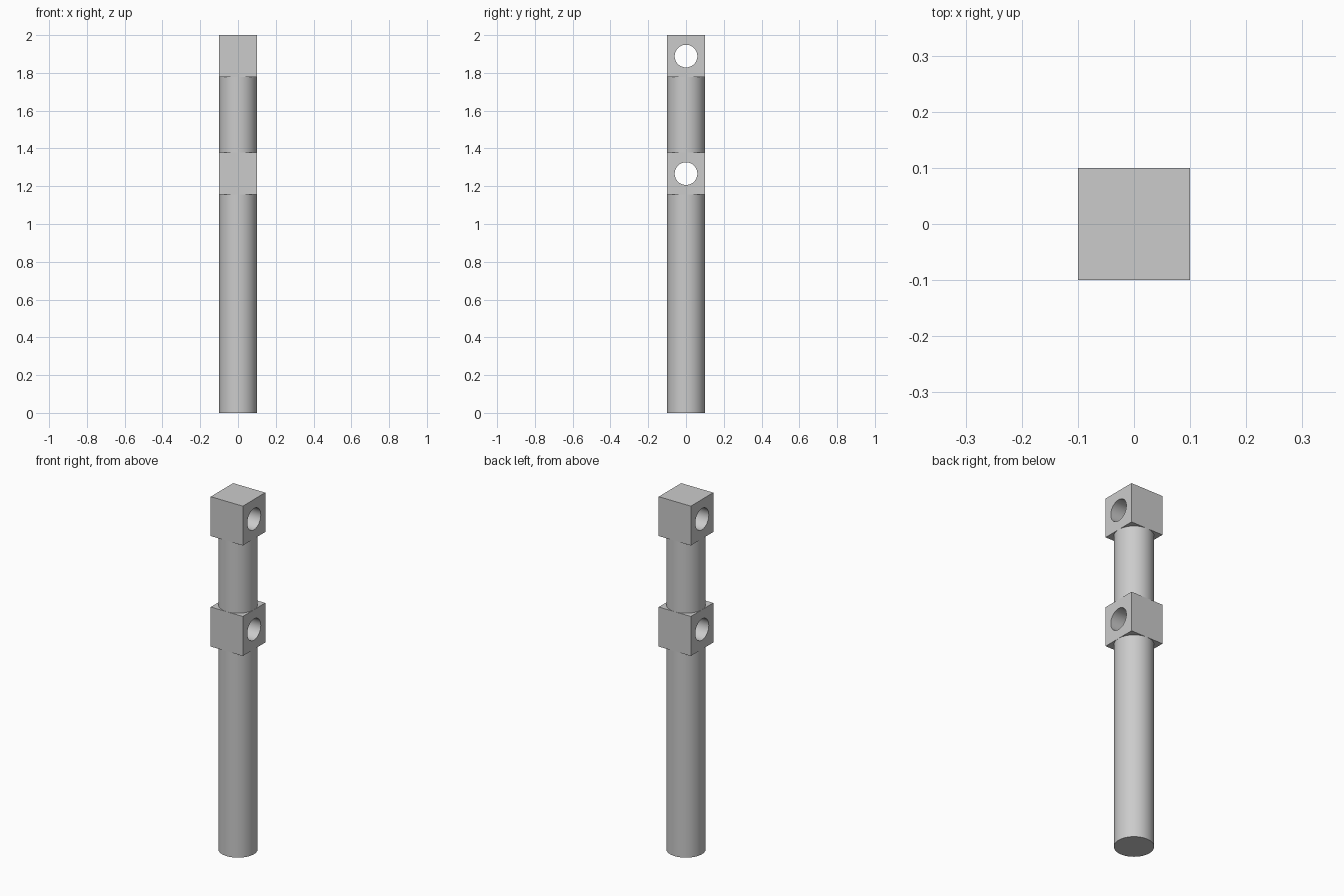
import bpy
import math

cube = bpy.data.objects.get("Cube")
if cube:
    bpy.data.objects.remove(cube, do_unlink=True)

HALF = 0.1            # half width of the blocks and radius of the post
HOLE_RADIUS = 0.06
LOWER_BLOCK = (1.155, 1.378)
UPPER_BLOCK = (1.778, 2.0)

grey = bpy.data.materials.new("plain grey")
grey.use_nodes = True
colour = (0.6, 0.6, 0.6, 1)
grey.diffuse_color = colour
grey.node_tree.nodes["Principled BSDF"].inputs["Base Color"].default_value = colour


def finish(name):
    obj = bpy.context.object
    obj.name = name
    obj.data.materials.append(grey)
    bpy.ops.object.shade_smooth_by_angle(angle=math.radians(30))
    return obj


def post(name, bottom, top):
    bpy.ops.mesh.primitive_cylinder_add(
        vertices=64, radius=HALF, depth=top - bottom,
        location=(0, 0, (bottom + top) / 2))
    return finish(name)


def drilled_block(name, bottom, top):
    middle = (0, 0, (bottom + top) / 2)
    # Cutter for the side-to-side hole
    bpy.ops.mesh.primitive_cylinder_add(
        vertices=48, radius=HOLE_RADIUS, depth=4 * HALF,
        location=middle, rotation=(0, math.pi / 2, 0))
    cutter = finish(name + "_hole_cutter")
    cutter.hide_render = True
    # Block body
    bpy.ops.mesh.primitive_cube_add(size=1, location=middle)
    block = bpy.context.object
    block.scale = (2 * HALF, 2 * HALF, top - bottom)
    bpy.ops.object.transform_apply(location=False, rotation=False, scale=True)
    finish(name)
    cut = block.modifiers.new("hole", "BOOLEAN")
    cut.operation = "DIFFERENCE"
    cut.solver = "EXACT"
    cut.object = cutter
    bpy.ops.object.modifier_apply(modifier=cut.name)
    bpy.data.objects.remove(cutter, do_unlink=True)
    bpy.ops.object.shade_smooth_by_angle(angle=math.radians(30))
    return block


# Round post sections, each ending at a rail block
post("lower_post", 0, LOWER_BLOCK[0])
post("upper_post", LOWER_BLOCK[1], UPPER_BLOCK[0])

# Square blocks with rail holes
drilled_block("lower_rail_block", *LOWER_BLOCK)
drilled_block("upper_rail_block", *UPPER_BLOCK)
